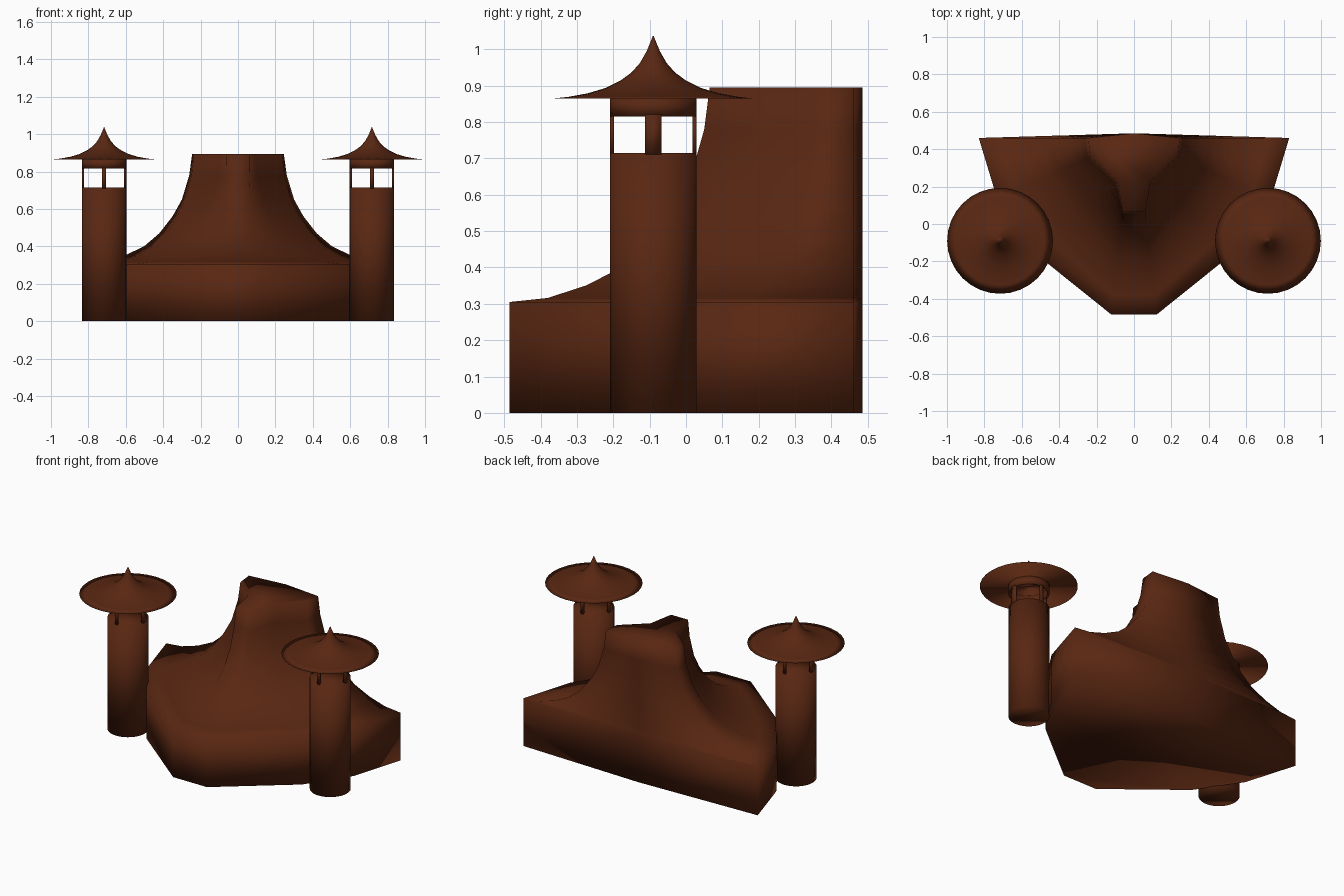
import bpy, bmesh, math

if "Cube" in bpy.data.objects:
    bpy.data.objects.remove(bpy.data.objects["Cube"])

brown = bpy.data.materials.new("dark_brown")
brown.diffuse_color = (0.1, 0.02, 0.006, 1)
brown.use_nodes = True
brown.node_tree.nodes["Principled BSDF"].inputs["Base Color"].default_value = brown.diffuse_color


def finish(name, bm):
    bmesh.ops.recalc_face_normals(bm, faces=bm.faces)
    for f in bm.faces:
        f.smooth = True
    me = bpy.data.meshes.new(name)
    bm.to_mesh(me)
    bm.free()
    me.materials.append(brown)
    ob = bpy.data.objects.new(name, me)
    bpy.context.collection.objects.link(ob)
    return ob


def loft(bm, rings, cap=True, loop=False):
    """Join rings of points with quads; cap ends or close the loop."""
    vs = [[bm.verts.new(p) for p in r] for r in rings]
    n = len(vs[0])
    pairs = list(zip(vs, vs[1:])) + ([(vs[-1], vs[0])] if loop else [])
    for a, b in pairs:
        for i in range(n):
            j = (i + 1) % n
            bm.faces.new((a[i], a[j], b[j], b[i]))
    if cap:
        bm.faces.new(vs[0][::-1])
        bm.faces.new(vs[-1])


def circle(cx, cy, r, z, n=32):
    return [(cx + r * math.cos(2 * math.pi * i / n),
             cy + r * math.sin(2 * math.pi * i / n), z) for i in range(n)]


# Central mass: footprint morphs along a concave curve into the small top
base_half = [(0.12, -0.485), (0.55, -0.14), (0.73, 0.13), (0.83, 0.46)]
top_half = [(0.06, 0.065), (0.09, 0.23), (0.235, 0.36), (0.245, 0.46)]


def outline(half):
    return half + [(0, 0.485)] + [(-x, y) for x, y in half[::-1]]


steps = [(0, 0), (0, 0.305), (0.19, 0.316), (0.38, 0.35), (0.56, 0.40),
         (0.70, 0.47), (0.82, 0.56), (0.906, 0.65), (0.973, 0.78), (1, 0.895)]
bm = bmesh.new()
loft(bm, [[(a[0] + (b[0] - a[0]) * t, a[1] + (b[1] - a[1]) * t, z)
           for a, b in zip(outline(base_half), outline(top_half))]
          for t, z in steps])
finish("central_mass", bm)

# Two lantern towers
TY, R, RI = -0.09, 0.119, 0.108
for side, s in (("left", -1), ("right", 1)):
    cx = s * 0.716
    # Shaft
    bm = bmesh.new()
    loft(bm, [circle(cx, TY, R, 0), circle(cx, TY, R, 0.715)])
    finish(side + "_tower_shaft", bm)

    # Ring above the openings
    bm = bmesh.new()
    loft(bm, [circle(cx, TY, R, 0.815), circle(cx, TY, R, 0.867),
              circle(cx, TY, RI, 0.867), circle(cx, TY, RI, 0.815)],
         cap=False, loop=True)
    finish(side + "_tower_ring", bm)

    # Four slim posts between the openings
    for k in range(4):
        mid = k * math.pi / 2
        half = 0.19 if k % 2 == 0 else 0.09
        bm = bmesh.new()
        rings = []
        for z in (0.71, 0.82):
            rings.append([(cx + r * math.cos(mid + d * half),
                           TY + r * math.sin(mid + d * half), z)
                          for r, d in ((R, -1), (R, 0), (R, 1), (RI, 1), (RI, 0), (RI, -1))])
        loft(bm, rings)
        finish(f"{side}_tower_post_{k + 1}", bm)

    # Flared pointed roof
    bm = bmesh.new()
    prof = [(0.283, 0.864), (0.235, 0.869), (0.18, 0.879), (0.13, 0.894),
            (0.09, 0.914), (0.06, 0.936), (0.037, 0.962), (0.018, 0.995), (0.001, 1.037)]
    loft(bm, [circle(cx, TY, r, z) for r, z in prof])
    finish(side + "_tower_roof", bm)
